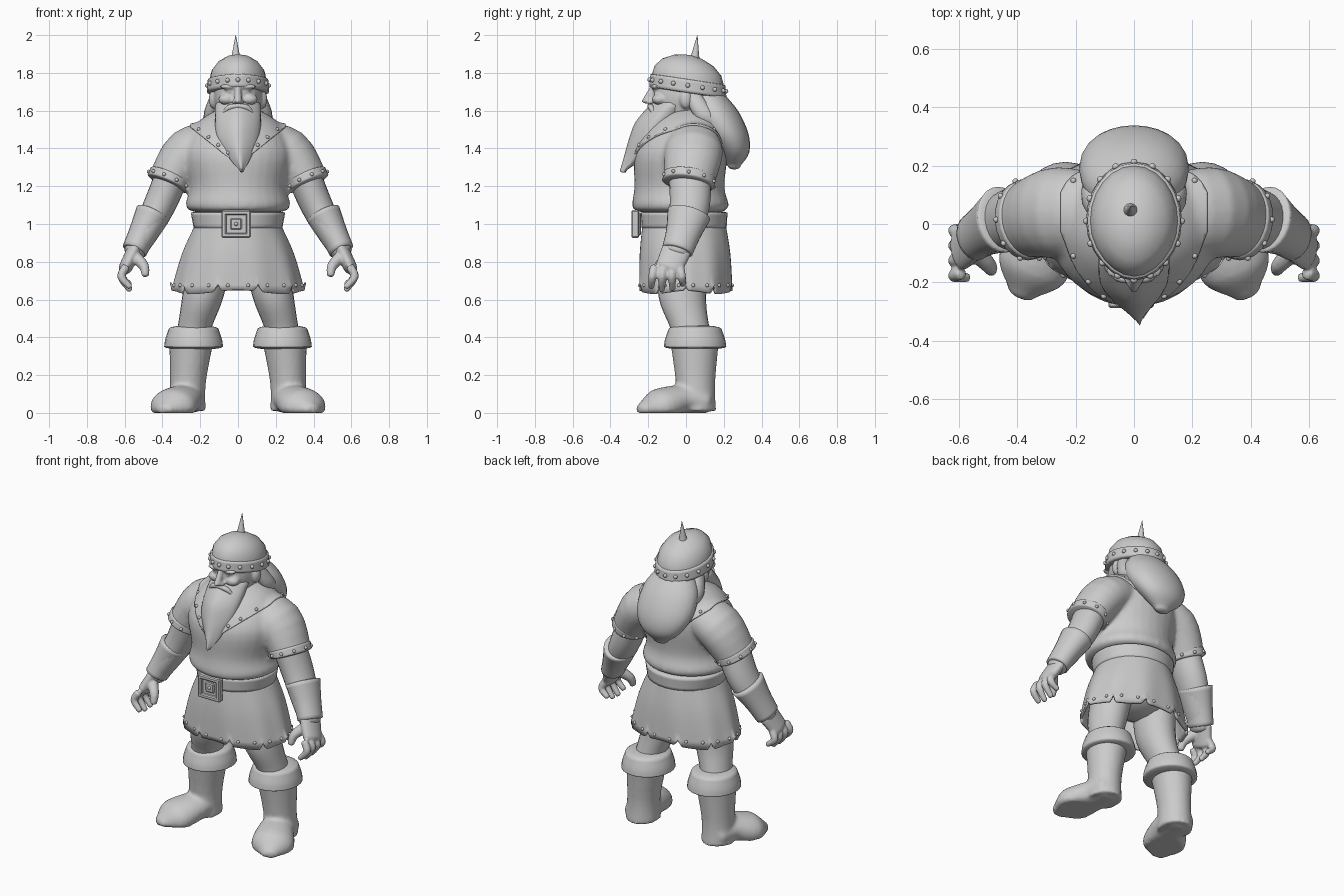
import bpy, bmesh, math
from mathutils import Matrix, Vector

if "Cube" in bpy.data.objects:
    bpy.data.objects.remove(bpy.data.objects["Cube"])

grey = 0.6
clay = bpy.data.materials.new("plain_grey")
clay.use_nodes = True
clay.diffuse_color = (grey, grey, grey, 1)
clay.node_tree.nodes["Principled BSDF"].inputs["Base Color"].default_value = clay.diffuse_color
ACROSS, ALONG, UP = Vector((1, 0, 0)), Vector((0, 1, 0)), Vector((0, 0, 1))


def make_object(name, bm, smooth=True):
    bmesh.ops.recalc_face_normals(bm, faces=bm.faces)
    for face in bm.faces:
        face.smooth = smooth
    mesh = bpy.data.meshes.new(name)
    bm.to_mesh(mesh)
    bm.free()
    mesh.materials.append(clay)
    ob = bpy.data.objects.new(name, mesh)
    bpy.context.collection.objects.link(ob)
    return ob


def modify(ob, kind, **settings):
    modifier = ob.modifiers.new(kind.title(), kind)
    for key, value in settings.items():
        setattr(modifier, key, value)
    return ob


def pair(ob):
    return modify(ob, "MIRROR")


def resample(stations, steps=4):
    """Smooth curve through the stations."""
    points = [Vector(s) for s in stations]
    padded = [points[0]] + points + [points[-1]]
    result = []
    for a, b, c, d in zip(padded, padded[1:], padded[2:], padded[3:]):
        for k in range(steps):
            t = k / steps
            result.append(b + (c - a) * t / 2 + (a * 2 - b * 5 + c * 4 - d) * t**2 / 2
                          + (b * 3 - a - c * 3 + d) * t**3 / 2)
    return result + [points[-1]]


def frame(tangent, reference):
    depth = (reference - tangent * reference.dot(tangent)).normalized()
    return depth.cross(tangent), depth


def ellipse(centre, u, v, count, phase=0):
    angles = [math.tau * (k + phase) / count for k in range(count)]
    return [centre + u * math.cos(a) + v * math.sin(a) for a in angles]


def loft(name, stations, ratio=1, reference=None, ends=(.5, .5), sides=24, shape=None):
    """Skin ellipses (x, y, z, width, depth); level, or square to the path if given a reference."""
    rows = resample([s if len(s) > 4 else (*s, s[3] * ratio) for s in stations])
    middles = [row.to_3d() for row in rows]
    rings = []
    for i, row in enumerate(rows):
        tangent = (middles[min(i + 1, len(rows) - 1)] - middles[max(i - 1, 0)]).normalized()
        u, v = frame(tangent, reference) if reference else (ACROSS, ALONG)
        axis = tangent if reference else UP * math.copysign(1, tangent.z)
        rings.append((middles[i], u * row[3], v * row[4], axis * (row[3] + row[4]) / 2))
    # Domed ends
    domes = []
    for (centre, u, v, axis), bulge in zip((rings[0], rings[-1]), (-ends[0], ends[1])):
        turns = [math.pi * k / 8 for k in (1, 2, 3, 3.8)] if bulge else []
        domes.append([(centre + axis * bulge * math.sin(t), u * math.cos(t), v * math.cos(t), axis)
                      for t in turns])
    rings = domes[0][::-1] + rings + domes[1]
    bm = bmesh.new()
    loops = []
    for i, (centre, u, v, axis) in enumerate(rings):
        points = ellipse(centre, u, v, sides)
        if shape:
            points = [shape(p, math.tau * k / sides, i / (len(rings) - 1)) for k, p in enumerate(points)]
        loops.append([bm.verts.new(p) for p in points])
    for low, high in zip(loops, loops[1:]):
        for k in range(sides):
            bm.faces.new((low[k - 1], low[k], high[k], high[k - 1]))
    if name != "skirt":
        bm.faces.new(loops[0])
        bm.faces.new(loops[-1])
    return make_object(name, bm)


def balls(name, centres, size):
    bm = bmesh.new()
    for centre in centres:
        bmesh.ops.create_uvsphere(bm, u_segments=12, v_segments=8, radius=1,
                                  matrix=Matrix.Translation(centre) @ Matrix.Diagonal((*size, 1)))
    return make_object(name, bm)


def rivets(name, points, radius=.01):
    return balls(name, points, (radius, radius, radius))


def both(x, y, z):
    return [(x, y, z), (-x, y, z)]


def block(name, centre, size):
    bm = bmesh.new()
    bmesh.ops.create_cube(bm, size=1, matrix=Matrix.Translation(centre) @ Matrix.Diagonal((*size, 1)))
    return modify(make_object(name, bm, smooth=False), "BEVEL", width=.006)


def fuse(name, parts, voxel, rounds=3):
    """Melt overlapping parts into one skin."""
    bm = bmesh.new()
    for part in parts:
        bm.from_mesh(part.data)
        bpy.data.objects.remove(part)
    ob = make_object(name, bm)
    modify(ob, "REMESH", mode="VOXEL", voxel_size=voxel, use_smooth_shade=True)
    return modify(ob, "SMOOTH", factor=.5, iterations=rounds)


def bake(ob):
    graph = bpy.context.evaluated_depsgraph_get()
    mesh = bpy.data.meshes.new_from_object(ob.evaluated_get(graph))
    ob.modifiers.clear()
    ob.data = mesh
    return ob


# Tunic with short sleeves
torso = loft("torso", [(0, -.03, 1.08, .268, .25), (0, -.03, 1.11, .277, .255), (0, -.035, 1.2, .258, .238),
                       (0, -.025, 1.38, .29, .245), (0, .01, 1.52, .22, .19), (0, .02, 1.6, .1, .1)],
             ends=(.12, .1), sides=32)
sleeve = loft("sleeve", [(.1, .03, 1.43, .11), (.26, .04, 1.38, .13), (.37, .015, 1.22, .11)],
              ratio=1.2, reference=ALONG, ends=(.1, .1))
tunic = bake(pair(fuse("tunic", [torso, sleeve], .014)))

# Collar: upper tunic surface cut to a V and lifted
bm = bmesh.new()
bm.from_mesh(tunic.data)
for point, normal in ((Vector(), ACROSS), (UP * 1.31, UP - ACROSS * .8), (ACROSS * .25, -ACROSS)):
    bmesh.ops.bisect_plane(bm, geom=bm.verts[:] + bm.edges[:] + bm.faces[:], plane_co=point,
                           plane_no=normal, clear_inner=True)
bm.normal_update()
for vert in bm.verts:
    lift = vert.normal * .01
    vert.co += lift if vert.co.x > .001 else lift * Vector((0, 1, 1))
collar = pair(make_object("collar", bm))
bake(modify(collar, "SOLIDIFY", thickness=.014, offset=-1))
bpy.context.view_layer.update()
studs = []
for facing in (-1, 1):
    for k in range(-4, 5):
        x = k * .052
        hit, place, *rest = collar.ray_cast(Vector((x, facing, 1.335 + .8 * abs(x))), ALONG * -facing)
        if hit:
            studs.append(place)
rivets("collar_rivets", studs)

# Sleeve trims with rivets
cuff, slope = Vector((.366, .015, 1.23)), Vector((.4, -.15, -.9)).normalized()
trim = [(*(cuff + slope * d), .116) for d in (-.025, .015)]
pair(loft("sleeve_trim", trim, ratio=1.2, reference=ALONG, ends=(.1, .1)))
u, v = frame(slope, ALONG)
pair(rivets("sleeve_rivets", ellipse(cuff, u * .117, v * .14, 10)))

# Arms and bracers
pair(loft("arm", [(.34, .02, 1.28, .09), (.415, .02, 1.1, .085), (.5, -.02, .94, .07), (.55, -.05, .85, .055)],
          ratio=1.25, reference=ALONG))
pair(loft("bracer", [(.453, .015, 1.05, .094), (.505, -.015, .95, .075), (.548, -.045, .86, .067)],
          ratio=1.24, reference=ALONG, ends=(.1, .1)))

# Hands with curled, slightly spread fingers
hand = [loft("palm", [(.55, -.05, .86, .04), (.595, -.09, .77, .036)], ratio=2, reference=ALONG)]
for k in range(4):
    spread = k - 1.5
    y, tip = -.1 + .046 * spread, .65 + .01 * (spread + .2)**2
    hand.append(loft("finger", [(.595, y, .77, .023), (.617, y + .006 * spread, .72, .022),
                                (.572, y + .01 * spread, tip, .016)], reference=ALONG, sides=12))
hand.append(loft("thumb", [(.55, -.09, .83, .035), (.5, -.14, .78, .028), (.49, -.16, .73, .02)],
                 reference=ALONG, sides=12))
pair(fuse("hand", hand, .007, rounds=2))

# Belt and buckle
loft("belt", [(0, -.01, .98, .235, .225), (0, -.01, 1.06, .25, .23)], ends=(.05, .05), sides=32)
buckle = Vector((-.01, -.268, 1))
for side in (-1, 1):
    block("buckle_side", buckle + ACROSS * side * .065, (.026, .04, .145))
    block("buckle_bar", buckle + UP * side * .06, (.15, .04, .026))
block("buckle_plate", buckle + ALONG * .015, (.12, .03, .12))
block("buckle_boss", buckle, (.06, .02, .06))
rivets("buckle_stud", [buckle - ALONG * .01])


# Skirt with soft folds and a notched hem
def fold(p, angle, down):
    wave = 1 + .016 * down * math.cos(10 * angle)
    p = Vector((p.x * wave, p.y * wave, p.z))
    if down == 1:
        centred = abs((angle * 5 / math.pi + .5) % 1 - .5)
        p.z += .045 * max(0, 1 - centred * 10) + .01 * math.cos(4 * angle)
    return p


skirt = loft("skirt", [(0, -.01, 1, .225, .22), (0, -.005, .84, .295, .242), (0, 0, .64, .35, .25)],
             ends=(0, 0), sides=160, shape=fold)
modify(skirt, "SOLIDIFY", thickness=.014)
rivets("hem_rivets", ellipse(UP * .675, ACROSS * .342, ALONG * .247, 20, phase=.5))

# Legs
balls("hips", [(0, 0, .84)], (.23, .19, .14))
pair(loft("leg", [(.15, 0, .85, .12), (.185, -.02, .62, .11), (.23, .02, .45, .09), (.25, .04, .35, .09)], ratio=1.15))

# Boots with folded cuffs
shaft = loft("boot_shaft", [(.245, .045, .4, .12), (.265, .05, .16, .095), (.27, .05, .01, .1)],
             ratio=1.1, ends=(.1, 0))
foot = loft("boot_foot", [(.27, .1, .06, .09), (.29, -.02, .07, .105), (.35, -.15, .03, .125), (.387, -.235, .015, .05)],
            ratio=.75, reference=UP, shape=lambda p, angle, t: Vector((p.x, p.y, max(p.z, 0))))
pair(fuse("boot", [shaft, foot], .013))
pair(loft("boot_cuff", [(.235, .048, .445, .132), (.235, .048, .39, .15), (.235, .048, .35, .156)],
          ratio=1.06, ends=(.15, .1)))

# Head and face
face = [loft("skull", [(0, -.01, 1.55, .1, .12), (0, -.01, 1.66, .128, .165), (0, 0, 1.78, .12, .16)]),
        loft("nose", [(0, -.17, 1.73, .014), (0, -.205, 1.65, .022)], ratio=1.4, sides=12),
        balls("brows", both(.05, -.162, 1.727), (.048, .026, .014)),
        balls("eyes", both(.045, -.155, 1.7), (.02, .018, .012)),
        balls("cheeks", both(.06, -.14, 1.66), (.046, .042, .03)),
        balls("nostrils", both(.02, -.19, 1.645), (.014, .018, .013)),
        balls("ears", both(.13, 0, 1.66), (.025, .035, .05))]
fuse("face", face, .008, rounds=3)


# Beard with a centre ridge, moustache and lip
def ridge(p, angle, down):
    front = max(0, -math.sin(angle))
    return p + ALONG * (.02 * front * abs(math.cos(angle)) - .012 * front**6)


loft("beard", [(0, -.08, 1.63, .12, .1), (0, -.15, 1.54, .122, .105), (0, -.205, 1.45, .11, .085),
               (.01, -.27, 1.35, .058, .048), (.02, -.325, 1.285, .012, .012)], shape=ridge, ends=(.3, 1))
pair(loft("moustache", [(0, -.193, 1.625, .012), (.05, -.184, 1.615, .015), (.09, -.165, 1.57, .005)],
          reference=UP, sides=12))
balls("lower_lip", [(0, -.195, 1.595)], (.03, .014, .01))

# Hair gathered in a heavy mass behind the neck
loft("hair", [(0, .11, 1.7, .11, .08), (0, .15, 1.6, .175, .125), (0, .21, 1.48, .185, .12),
              (0, .255, 1.38, .135, .08), (0, .255, 1.31, .05, .035)])
pair(loft("side_lock", [(.11, .03, 1.69, .03), (.145, .09, 1.59, .035), (.15, .14, 1.55, .025)],
          ratio=1.4, reference=ALONG, sides=12))


# Helmet: narrow at the front, tipped back, with a riveted band and a spike
def egg(p, *rest):
    return Vector((p.x * (1 - 3.6 * min(0, p.y)**2), p.y, p.z - .15 * p.y))


loft("helmet", [(0, .01, 1.71, .152), (0, .01, 1.76, .152)], ratio=1.26, ends=(0, .8), shape=egg)
loft("helmet_band", [(0, .01, 1.7, .165), (0, .01, 1.765, .16)], ratio=1.24, ends=(.05, .05), shape=egg)
bolts = ellipse(Vector((0, .01, 1.735)), ACROSS * .163, ALONG * .202, 16)
rivets("band_rivets", [egg(p) for p in bolts], .012)
loft("spike", [(-.012, .045, 1.86, .028), (-.012, .05, 1.91, .018), (-.012, .06, 2, .001)], sides=12)
